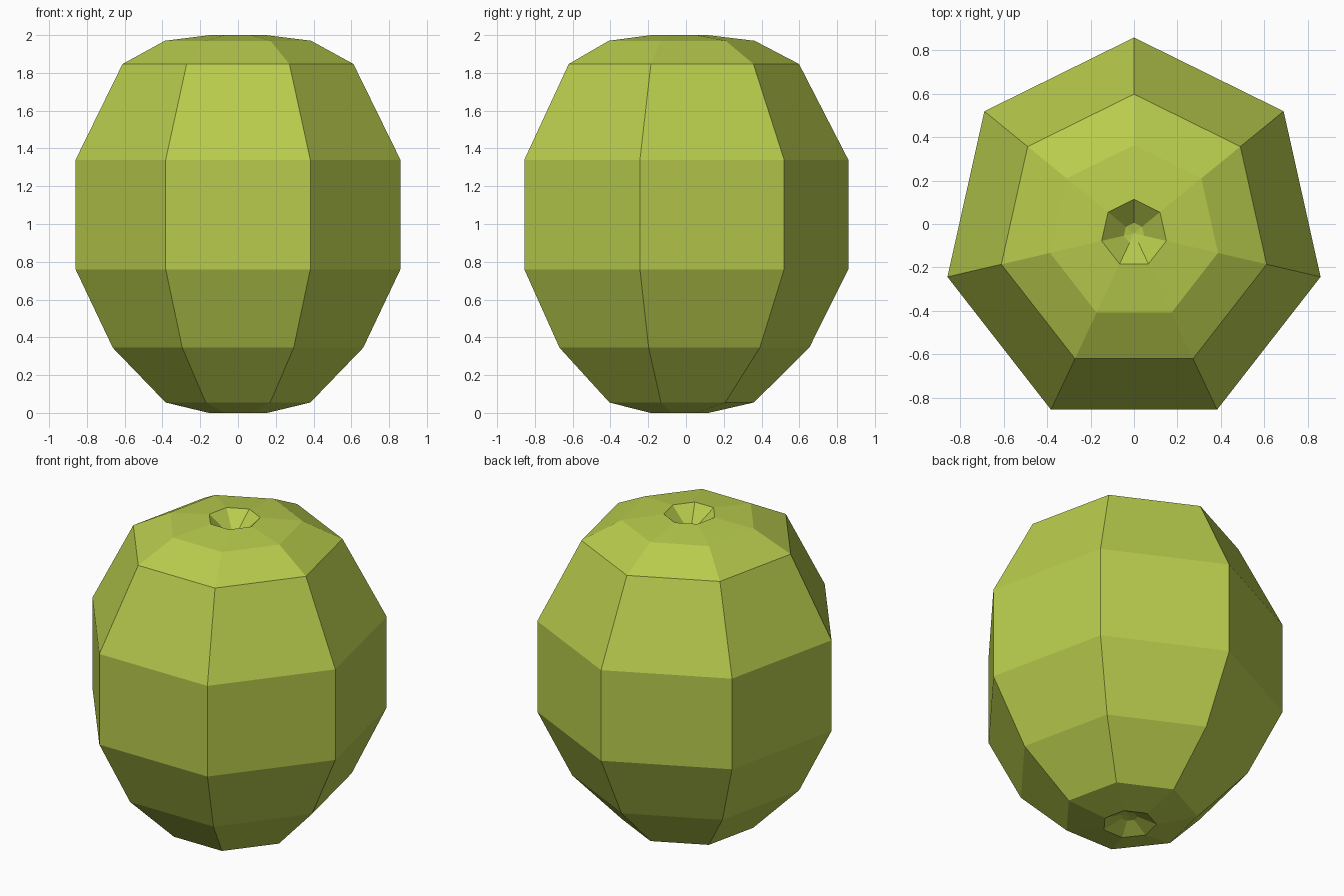
import bpy, bmesh, math

if "Cube" in bpy.data.objects:
    bpy.data.objects.remove(bpy.data.objects["Cube"])

SIDES = 7
CENTRE_Y = -0.043
Y_STRETCH = 1.023

# Profile (radius, height), from the bottom dimple up to the top dimple
PROFILE = [
    (0.047, 0.05), (0.158, 0.0), (0.393, 0.055), (0.68, 0.345),
    (0.882, 0.76), (0.882, 1.34), (0.627, 1.847), (0.397, 1.97),
    (0.153, 2.0), (0.048, 1.91),
]

mat = bpy.data.materials.new("fruit green")
mat.diffuse_color = (0.48, 0.60, 0.073, 1)
mat.use_nodes = True
mat.node_tree.nodes["Principled BSDF"].inputs["Base Color"].default_value = mat.diffuse_color

# Faceted fruit body: stacked seven-sided rings joined by quads
bm = bmesh.new()
rings = []
for r, z in PROFILE:
    ring = []
    for i in range(SIDES):
        a = math.pi / 2 + 2 * math.pi * i / SIDES
        ring.append(bm.verts.new((r * math.cos(a),
                                  CENTRE_Y + r * Y_STRETCH * math.sin(a), z)))
    rings.append(ring)
for low, high in zip(rings, rings[1:]):
    for i in range(SIDES):
        j = (i + 1) % SIDES
        bm.faces.new((low[i], low[j], high[j], high[i]))

# Dimple floors: shallow fans meeting at a centre point
for ring, z in ((rings[0], 0.055), (rings[-1], 1.90)):
    tip = bm.verts.new((0, CENTRE_Y, z))
    for i in range(SIDES):
        bm.faces.new((ring[i], ring[(i + 1) % SIDES], tip))
bmesh.ops.recalc_face_normals(bm, faces=bm.faces[:])

mesh = bpy.data.meshes.new("fruit_body")
bm.to_mesh(mesh)
bm.free()
mesh.materials.append(mat)
body = bpy.data.objects.new("fruit_body", mesh)
bpy.context.collection.objects.link(body)
